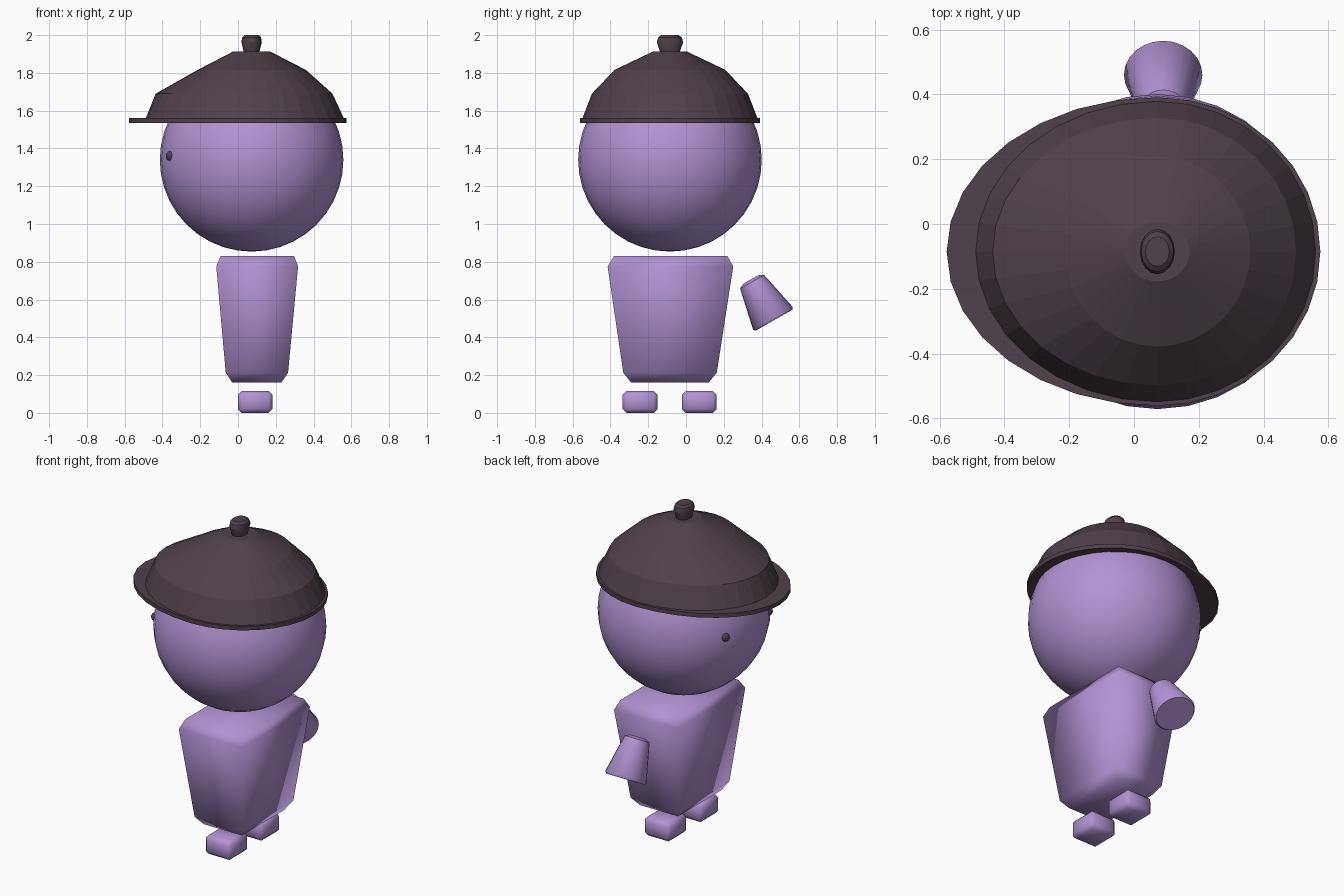
import bpy, bmesh, math
from mathutils import Vector

if "Cube" in bpy.data.objects:
    bpy.data.objects.remove(bpy.data.objects["Cube"])


def material(name, rgb):
    m = bpy.data.materials.new(name)
    m.diffuse_color = (*rgb, 1)
    m.use_nodes = True
    m.node_tree.nodes["Principled BSDF"].inputs["Base Color"].default_value = m.diffuse_color
    return m


SKIN = material("lilac", (0.445, 0.292, 0.658))
DARK = material("dark plum", (0.08, 0.052, 0.072))
CX, CY = 0.072, -0.085  # axis of head and hat


def loft(name, rings, mat, smooth=None):
    """Skin a stack of equal-sized point rings and cap both ends."""
    bm = bmesh.new()
    loops = [[bm.verts.new(p) for p in r] for r in rings]
    n = len(loops[0])
    for a, b in zip(loops, loops[1:]):
        for i in range(n):
            j = (i + 1) % n
            bm.faces.new((a[i], a[j], b[j], b[i]))
    bm.faces.new(loops[0][::-1])
    bm.faces.new(loops[-1])
    bmesh.ops.recalc_face_normals(bm, faces=bm.faces)
    me = bpy.data.meshes.new(name)
    bm.to_mesh(me)
    bm.free()
    ob = bpy.data.objects.new(name, me)
    bpy.context.collection.objects.link(ob)
    me.materials.append(mat)
    if smooth is not None:
        shade(ob, smooth)
    return ob


def shade(ob, degrees):
    bpy.ops.object.select_all(action='DESELECT')
    ob.select_set(True)
    bpy.context.view_layer.objects.active = ob
    if degrees >= 180:
        bpy.ops.object.shade_smooth()
    else:
        bpy.ops.object.shade_smooth_by_angle(angle=math.radians(degrees))


def egg(front, back, side, z, n=32):
    """Oval around the hat axis, with its own radius toward the face (-x)."""
    pts = []
    for i in range(n):
        a = 2 * math.pi * i / n
        c = math.cos(a)
        pts.append((CX + c * (back if c > 0 else front), CY + math.sin(a) * side, z))
    return pts


def rect(x0, x1, y0, y1, z):
    return [(x0, y0, z), (x1, y0, z), (x1, y1, z), (x0, y1, z)]


def ball(name, loc, scale, mat, seg, rings):
    bpy.ops.mesh.primitive_uv_sphere_add(segments=seg, ring_count=rings, radius=1, location=loc)
    ob = bpy.context.object
    ob.name = name
    ob.scale = scale
    ob.data.materials.append(mat)
    shade(ob, 180)
    return ob


# Head and eyes
ball("head", (CX, CY, 1.34), (0.486,) * 3, SKIN, 32, 20)
for name, s in (("left_eye", -1), ("right_eye", 1)):
    ball(name, (-0.36, CY + s * 0.212, 1.36), (0.022, 0.024, 0.025), DARK, 12, 8)

# Hat: brim plate, domed crown, knob
loft("hat_brim", [egg(0.65, 0.503, 0.476, 1.535), egg(0.65, 0.503, 0.476, 1.56)], DARK)
loft("hat_crown", [egg(0.562, 0.49, 0.465, 1.556), egg(0.508, 0.428, 0.413, 1.69),
                   egg(0.285, 0.287, 0.293, 1.816), egg(0.1, 0.1, 0.092, 1.912)], DARK)
loft("hat_knob", [egg(0.04, 0.04, 0.05, 1.905, 16), egg(0.054, 0.054, 0.07, 1.963, 16),
                  egg(0.05, 0.05, 0.062, 1.988, 16), egg(0.037, 0.037, 0.046, 2.0, 16)],
     DARK, 35)

# Body: tapered block with chamfered ends
loft("body", [rect(-0.03, 0.23, -0.29, 0.12, 0.16), rect(-0.065, 0.265, -0.332, 0.163, 0.213),
              rect(-0.115, 0.318, -0.415, 0.25, 0.775), rect(-0.092, 0.297, -0.382, 0.22, 0.83)],
     SKIN, 180)

# Feet: small bevelled blocks
for name, y in (("left_foot", -0.243), ("right_foot", 0.07)):
    foot = loft(name, [rect(0, 0.182, y - 0.092, y + 0.092, 0),
                       rect(0, 0.182, y - 0.092, y + 0.092, 0.116)], SKIN, 180)
    bev = foot.modifiers.new("bevel", 'BEVEL')
    bev.width = 0.02
    bev.segments = 1

# Single arm: flared stub leaning outward and down
top, end = Vector((0.09, 0.35, 0.694)), Vector((0.09, 0.464, 0.494))
axis = (end - top).normalized()
across, xdir = Vector((0, -axis.z, axis.y)), Vector((1, 0, 0))
rings = []
for c, d, r in ((top, -0.014, 0.045), (top, 0, 0.073), (end, -0.008, 0.121), (end, 0.004, 0.112)):
    rings.append([c + axis * d + r * (xdir * math.cos(t) + across * math.sin(t))
                  for t in (2 * math.pi * i / 24 for i in range(24))])
loft("arm", rings, SKIN, 50)
